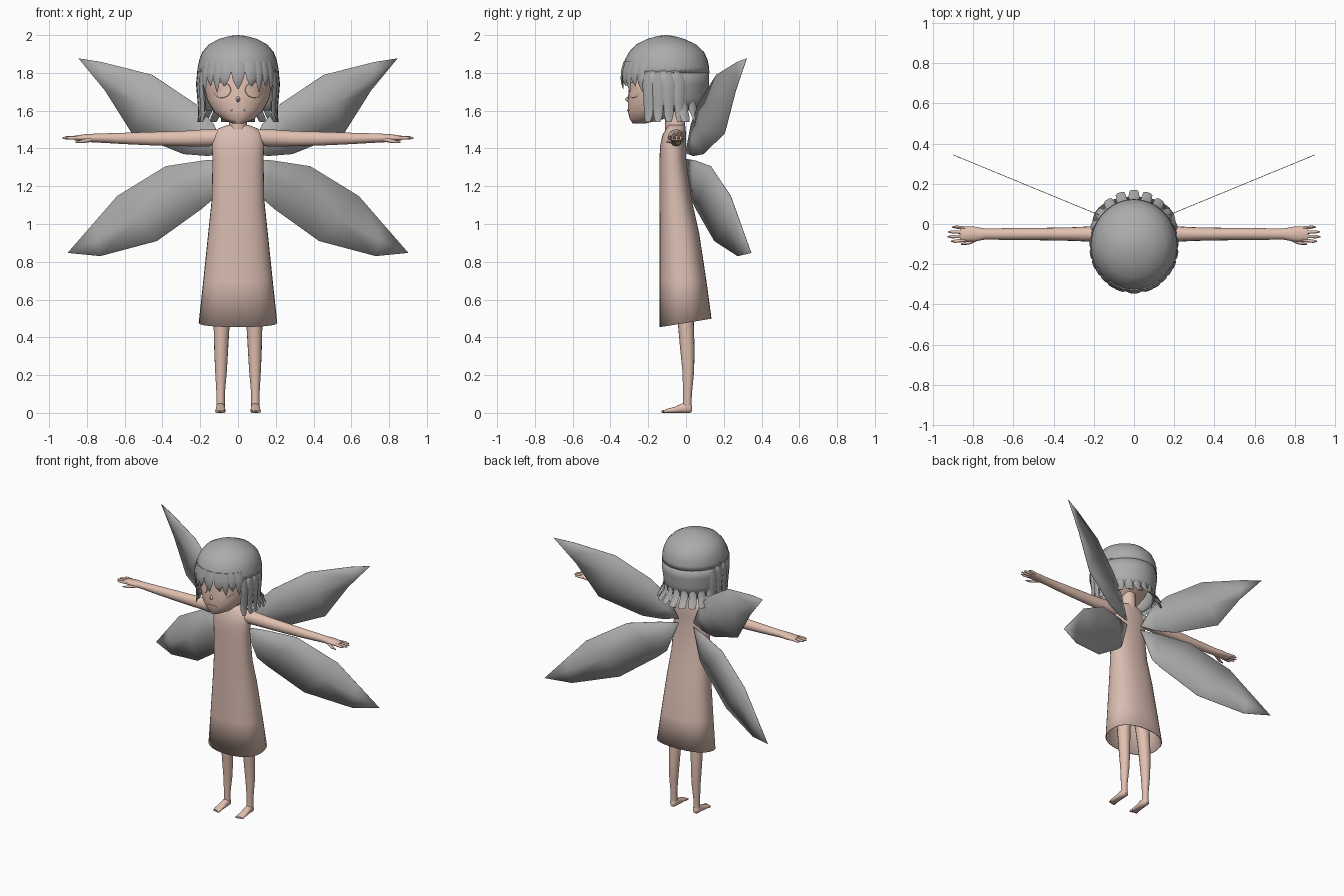
import bpy, bmesh, math
from mathutils import Vector
from mathutils.bvhtree import BVHTree

if "Cube" in bpy.data.objects:
    bpy.data.objects.remove(bpy.data.objects["Cube"])


def material(name, rgb):
    m = bpy.data.materials.new(name)
    m.diffuse_color = (*rgb, 1)
    m.use_nodes = True
    m.node_tree.nodes["Principled BSDF"].inputs["Base Color"].default_value = m.diffuse_color
    return m


SKIN = material("skin", (0.76, 0.53, 0.44))
DRESS = material("dress_pink", (0.70, 0.51, 0.44))
GREY = material("soft_grey", (0.41, 0.41, 0.41))


def finish(name, bm, mat, mirror=False, thick=0, angle=50):
    bmesh.ops.recalc_face_normals(bm, faces=bm.faces)
    me = bpy.data.meshes.new(name)
    bm.to_mesh(me)
    bm.free()
    me.materials.append(mat)
    me.polygons.foreach_set("use_smooth", [True] * len(me.polygons))
    me.set_sharp_from_angle(angle=math.radians(angle))
    ob = bpy.data.objects.new(name, me)
    bpy.context.collection.objects.link(ob)
    if thick:
        s = ob.modifiers.new("thickness", "SOLIDIFY")
        s.thickness, s.offset = thick, -1
    if mirror:
        ob.modifiers.new("mirror", "MIRROR").use_mirror_merge = False
    return ob


def bridge(bm, rows, closed=True):
    """Quads between neighbouring rows of vertices."""
    for a, b in zip(rows, rows[1:]):
        n = len(a)
        for i in range(n if closed else n - 1):
            j = (i + 1) % n
            bm.faces.new((a[i], a[j], b[j], b[i]))


def loft(bm, rings, axis="z", n=24, power=2.0, caps=(True, True)):
    """Rings are (position, centre1, centre2, radius1, radius2) along an axis."""
    rows = []
    for p, c1, c2, r1, r2 in rings:
        row = []
        for i in range(n):
            t = 2 * math.pi * i / n
            c, s = math.cos(t), math.sin(t)
            u = c1 + r1 * math.copysign(abs(c) ** (2 / power), c)
            v = c2 + r2 * math.copysign(abs(s) ** (2 / power), s)
            row.append(bm.verts.new({"x": (p, u, v), "y": (u, p, v), "z": (u, v, p)}[axis]))
        rows.append(row)
    bridge(bm, rows)
    if caps[0]:
        bm.faces.new(rows[0])
    if caps[1]:
        bm.faces.new(rows[-1])
    return rows


def upright(profile):
    """(z, front y, back y, half width) to loft rings."""
    return [(z, 0, (f + b) / 2, w, (b - f) / 2) for z, f, b, w in profile]


# Dress with a hem that rises towards the back
bm = bmesh.new()
rows = loft(bm, upright([
    (0.477, -0.14, 0.135, 0.208), (0.70, -0.14, 0.108, 0.184), (0.95, -0.14, 0.07, 0.158),
    (1.13, -0.14, 0.03, 0.139), (1.34, -0.14, 0.0, 0.135), (1.41, -0.138, 0.0, 0.138),
    (1.47, -0.125, 0.0, 0.132), (1.505, -0.105, -0.005, 0.105), (1.525, -0.095, -0.01, 0.055)]),
    n=32, power=2.3, caps=(False, True))
for v in rows[0]:
    v.co.z += 0.16 * v.co.y
finish("dress", bm, DRESS, thick=0.005)

# Neck
bm = bmesh.new()
loft(bm, upright([(1.48, -0.11, 0.0, 0.055), (1.53, -0.11, -0.005, 0.048),
                  (1.62, -0.12, -0.01, 0.05)]), n=16)
finish("neck", bm, SKIN)

# Head, with its surface kept for placing the face details
bm = bmesh.new()
loft(bm, upright([
    (1.533, -0.283, -0.21, 0.03), (1.555, -0.298, -0.12, 0.085), (1.60, -0.308, -0.04, 0.132),
    (1.66, -0.308, 0.03, 0.165), (1.72, -0.302, 0.08, 0.178), (1.80, -0.30, 0.09, 0.185),
    (1.88, -0.26, 0.06, 0.16), (1.94, -0.2, 0.0, 0.1)]), n=32)
face_surface = BVHTree.FromBMesh(bm)
finish("head", bm, SKIN)


def face_plate(name, cx, cz, rx, rz, mirror):
    """Thin rounded plate lying on the face."""
    bm = bmesh.new()

    def put(x, z, lift):
        hit = face_surface.ray_cast(Vector((x, -1, z)), Vector((0, 1, 0)))[0]
        return bm.verts.new((x, hit.y - lift, z))
    rows = []
    for k, lift in ((1, 0.0), (0.95, 0.005), (0.5, 0.005), (0.05, 0.005)):
        rows.append([put(cx + k * rx * math.cos(i * math.pi / 10),
                         cz + k * rz * math.sin(i * math.pi / 10), lift) for i in range(20)])
    bridge(bm, rows)
    bm.faces.new(rows[-1])
    finish(name, bm, SKIN, mirror)


face_plate("eye", 0.087, 1.71, 0.05, 0.043, True)
face_plate("mouth", 0, 1.602, 0.04, 0.005, False)

# Nose
bm = bmesh.new()
loft(bm, [(-0.295, 0, 1.66, 0.018, 0.025), (-0.322, 0, 1.66, 0.003, 0.004)], "y", 8)
finish("nose", bm, SKIN)

# Arms, hands and fingers reaching along x
bm = bmesh.new()
loft(bm, [(0.08, -0.055, 1.46, 0.045, 0.04), (0.16, -0.05, 1.456, 0.041, 0.046),
          (0.30, -0.05, 1.452, 0.034, 0.040), (0.45, -0.05, 1.452, 0.031, 0.036),
          (0.60, -0.05, 1.453, 0.030, 0.030), (0.74, -0.05, 1.455, 0.027, 0.024),
          (0.80, -0.05, 1.455, 0.038, 0.021), (0.865, -0.05, 1.455, 0.036, 0.013)], "x", 16)
for y, tip in ((-0.021, 0.905), (-0.041, 0.925), (-0.061, 0.928), (-0.08, 0.912)):
    out = (y + 0.05) * 0.2
    loft(bm, [(0.84, y, 1.456, 0.009, 0.01), (tip - 0.02, y + out, 1.456, 0.008, 0.009),
              (tip, y + out, 1.455, 0.003, 0.004)], "x", 8)
loft(bm, [(0.77, -0.068, 1.448, 0.012, 0.012), (0.82, -0.092, 1.438, 0.011, 0.010),
          (0.86, -0.1, 1.432, 0.004, 0.004)], "x", 8)
finish("arm", bm, SKIN, True)

# Legs
bm = bmesh.new()
loft(bm, [(0.03, 0.092, 0.007, 0.022, 0.022), (0.10, 0.092, 0.008, 0.022, 0.023),
          (0.22, 0.09, 0.012, 0.031, 0.031), (0.34, 0.089, 0.007, 0.037, 0.038),
          (0.46, 0.087, 0.0, 0.042, 0.042), (0.85, 0.072, -0.03, 0.06, 0.06)], n=16)
finish("leg", bm, SKIN, True)

# Feet and toes
bm = bmesh.new()
loft(bm, [(0.032, 0.092, 0.022, 0.012, 0.015), (0.02, 0.092, 0.026, 0.022, 0.026),
          (-0.02, 0.092, 0.025, 0.024, 0.025), (-0.06, 0.093, 0.016, 0.026, 0.016),
          (-0.105, 0.094, 0.010, 0.027, 0.010), (-0.118, 0.094, 0.008, 0.022, 0.006)],
     "y", 16, 2.5)
for i in range(5):
    r = 0.0075 - 0.0007 * i
    x = 0.074 + i * 0.0105
    loft(bm, [(-0.10, x, r, r, r), (-0.124 + 0.003 * i, x, r, r, r),
              (-0.131 + 0.003 * i, x, r, r * 0.4, r * 0.4)], "y", 8)
finish("foot", bm, SKIN, True)


# Wings: flat blades from (x, z) outlines, swept back from the shoulders
def wing(name, upper, lower, root, tip):
    bm = bmesh.new()

    def put(p):
        return bm.verts.new((p[0], 0.05 + (p[0] - 0.19) * 0.412, p[1]))
    top, low = [put(p) for p in upper], [put(p) for p in lower]
    mid = [put(((a[0] + b[0]) / 2, (a[1] + b[1]) / 2)) for a, b in zip(upper, lower)]
    bridge(bm, [top, mid, low], closed=False)
    r, t = put(root), put(tip)
    for a, b in ((top, mid), (mid, low)):
        bm.faces.new((r, a[0], b[0]))
        bm.faces.new((t, b[-1], a[-1]))
    finish(name, bm, GREY, True, 0.003, 180)


wing("upper_wing",
     [(0.13, 1.53), (0.23, 1.64), (0.456, 1.79), (0.72, 1.857)],
     [(0.16, 1.36), (0.288, 1.37), (0.562, 1.48), (0.705, 1.707)],
     (0.06, 1.375), (0.845, 1.877))
wing("lower_wing",
     [(0.18, 1.337), (0.383, 1.306), (0.64, 1.148), (0.76, 1.01)],
     [(0.135, 1.13), (0.193, 1.08), (0.43, 0.91), (0.73, 0.83)],
     (0.06, 1.345), (0.902, 0.847))

# Hair cap
bm = bmesh.new()
loft(bm, upright([
    (1.80, -0.338, 0.124, 0.216), (1.83, -0.333, 0.122, 0.213), (1.87, -0.323, 0.114, 0.205),
    (1.91, -0.302, 0.096, 0.189), (1.95, -0.265, 0.055, 0.155), (1.98, -0.205, -0.01, 0.1),
    (1.995, -0.15, -0.065, 0.045), (2.0, -0.112, -0.1, 0.006)]), n=36, caps=(False, True))
finish("hair_cap", bm, GREY, thick=0.01)


def around(deg, z, f):
    """Point on the hair oval; 0 degrees is the front."""
    a = math.radians(deg)
    return (0.217 * f * math.sin(a), -0.11 - 0.233 * f * math.cos(a), z)


# Hair curtain round the sides and back
bm = bmesh.new()
bridge(bm, [[bm.verts.new(around(a, z, f)) for a in range(62, 299, 4)]
            for z, f in ((1.81, 0.995), (1.74, 1.0), (1.67, 0.96), (1.60, 0.93))], closed=False)
finish("hair_curtain", bm, GREY, thick=0.012)


def strand(bm, rows):
    """Tapered lock from (angle, z, radius factor, half angle, thickness) rows."""
    rings = []
    for a, z, f, w, t in rows:
        rings.append([bm.verts.new(around(*p)) for p in (
            (a - w, z, f), (a - w * 0.5, z, f + t), (a + w * 0.5, z, f + t),
            (a + w, z, f), (a, z, f - t))])
    bridge(bm, rings)
    bm.faces.new(rings[0])
    bm.faces.new(rings[-1])


# Fringe of pointed locks
bm = bmesh.new()
for i, a in enumerate((-56, -44, -32, -20, 0, 20, 32, 44, 56)):
    tip = 1.715 if a == 0 else (1.70, 1.73)[i % 2]
    w = 10 if abs(a) <= 20 else 7.5
    strand(bm, [(a, 1.86, 0.93, w * 0.9, 0.02), (a, 1.81, 0.985, w, 0.025),
                (a, 1.77, 0.99, w * 0.8, 0.025), (a, (1.77 + tip) / 2, 0.975, w * 0.5, 0.025),
                (a * 1.02, tip, 0.95, w * 0.08, 0.006)])
finish("fringe", bm, GREY)

# Long side locks
bm = bmesh.new()
for s in (-1, 1):
    for a in (66, 80, 95, 110):
        strand(bm, [(s * a, 1.82, 0.97, 6, 0.02), (s * a, 1.74, 1.0, 7, 0.025),
                    (s * a, 1.64, 0.955, 7, 0.03), (s * a, 1.58, 0.94, 6.5, 0.03),
                    (s * a, 1.54, 0.98, 3.5, 0.015)])
finish("side_locks", bm, GREY)

# Flared tufts along the back of the neck
bm = bmesh.new()
for i in range(9):
    a = 116 + i * 16
    flare = 0.98 + 0.2 * max(0, -math.cos(math.radians(a)))
    strand(bm, [(a, 1.65, 0.93, 7, 0.015), (a, 1.60, 0.95, 7, 0.03),
                (a, 1.565, (0.95 + flare) / 2 + 0.02, 6.5, 0.03), (a, 1.54, flare, 5, 0.02)])
finish("back_tufts", bm, GREY)
